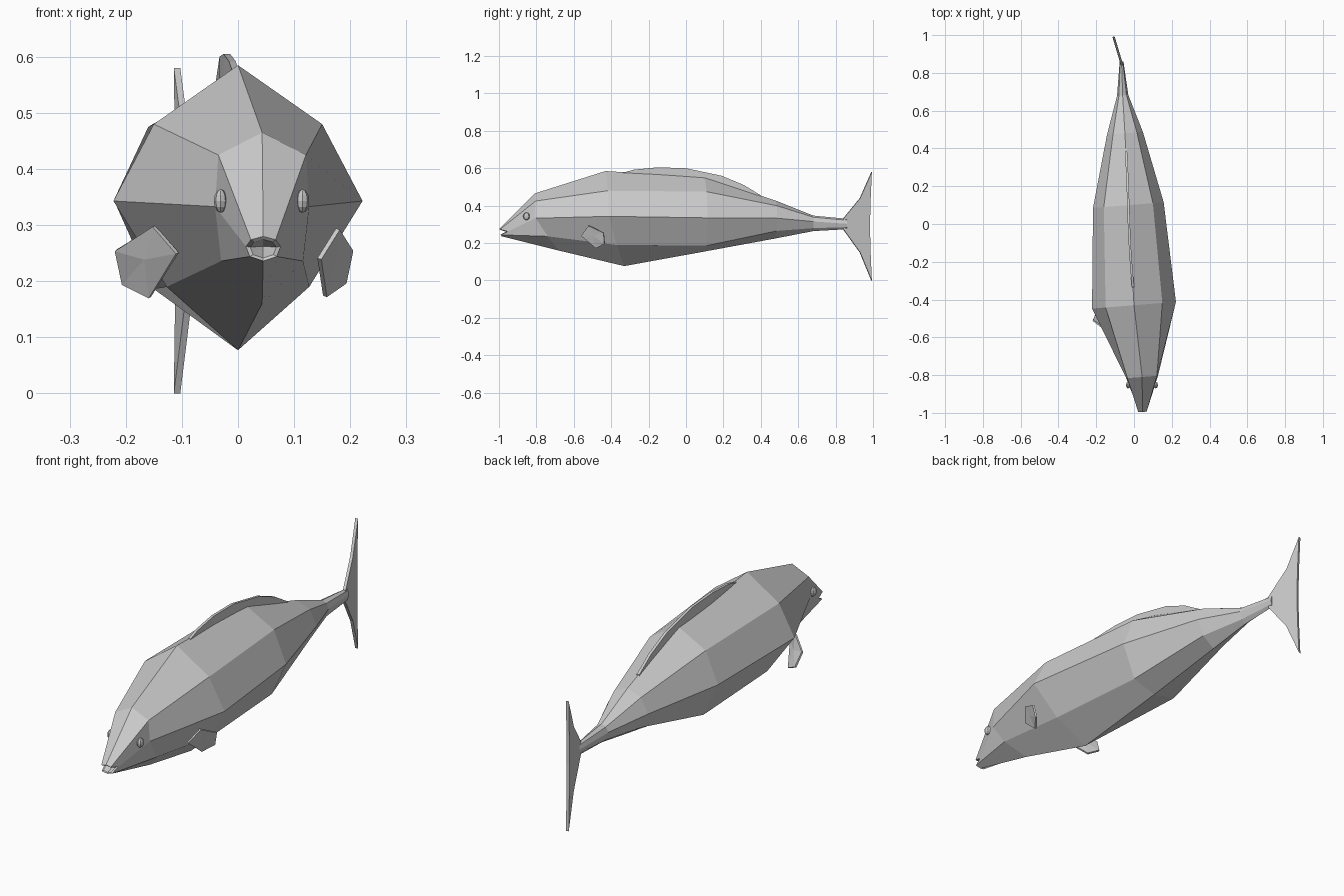
import bpy, bmesh
from mathutils import Vector


def make(name, verts, faces, thickness=0):
    me = bpy.data.meshes.new(name)
    me.from_pydata(verts, [], faces)
    bm = bmesh.new()
    bm.from_mesh(me)
    bmesh.ops.recalc_face_normals(bm, faces=bm.faces)
    bm.to_mesh(me)
    bm.free()
    ob = bpy.data.objects.new(name, me)
    bpy.context.collection.objects.link(ob)
    if thickness:
        mod = ob.modifiers.new("thickness", "SOLIDIFY")
        mod.thickness = thickness
        mod.offset = 0
    return ob


# body sections: y, keel y, centre x, top z, shoulder (w, z), flank (w, z), belly (w, z), keel z
sections = [
    (-0.995, -0.985, 0.045, 0.280, 0.022, 0.274, 0.031, 0.262, 0.024, 0.244, 0.236),
    (-0.81, -0.68, 0.043, 0.465, 0.078, 0.425, 0.084, 0.333, 0.073, 0.236, 0.160),
    (-0.43, -0.33, 0.000, 0.585, 0.150, 0.480, 0.222, 0.343, 0.127, 0.190, 0.077),
    (0.10, 0.10, -0.030, 0.552, 0.130, 0.475, 0.187, 0.335, 0.120, 0.186, 0.155),
    (0.48, 0.48, -0.048, 0.427, 0.063, 0.400, 0.095, 0.333, 0.062, 0.265, 0.225),
    (0.68, 0.68, -0.060, 0.347, 0.020, 0.338, 0.030, 0.315, 0.020, 0.280, 0.264),
    (0.86, 0.86, -0.066, 0.330, 0.007, 0.322, 0.010, 0.303, 0.007, 0.285, 0.274),
]
verts, faces = [], []
for i, (y, yk, cx, zt, uw, uz, mw, mz, lw, lz, zk) in enumerate(sections):
    yl = (y + yk) / 2
    ym = y + (0.04 if i == 0 else 0)          # mouth corners sit further back
    loop = [(0, y, zt), (uw, y, uz), (mw, ym, mz), (lw, yl, lz), (0, yk, zk),
            (-lw, yl, lz), (-mw, ym, mz), (-uw, y, uz)]
    verts += [(cx + x, yy + 0.08 * x, z) for x, yy, z in loop]
for r in range(len(sections) - 1):
    for k in range(8):
        a, b = r * 8 + k, r * 8 + (k + 1) % 8
        faces.append((a, b, b + 8, a + 8))
faces.append(tuple(range(len(verts) - 8, len(verts))))
# open mouth: inner lips and a recess
centre = Vector((0.045, -0.975, 0.258))
for k in range(8):
    p = Vector(verts[k]).lerp(centre, 0.25)
    verts.append(tuple(p))
n = len(verts)
verts.append((0.045, -0.93, 0.262))
for k in range(8):
    j = (k + 1) % 8
    faces.append((k, n - 8 + k, n - 8 + j, j))
    faces.append((n - 8 + k, n, n - 8 + j))
make("body", verts, faces)

# tail fin, swung to one side
prof = [(0.84, 0.33), (0.93, 0.44), (0.992, 0.58), (0.985, 0.42), (0.982, 0.29),
        (0.985, 0.16), (0.992, 0.0), (0.93, 0.15), (0.84, 0.275)]
tail = [(-0.063 - 0.3 * (y - 0.84), y, z) for y, z in prof]
make("tail_fin", tail, [(0, 1, 7, 8), (1, 2, 3), (1, 3, 4), (1, 4, 7), (4, 5, 7), (5, 6, 7)], 0.012)

# dorsal fin following the spine
crest = [(-0.36, 0.57, -0.003), (-0.28, 0.592, -0.01), (-0.15, 0.605, -0.02), (0.0, 0.6, -0.027),
         (0.19, 0.56, -0.033), (0.31, 0.51, -0.038), (0.40, 0.455, -0.043)]
fv = [(x, y, z) for y, z, x in crest] + [(x, y, z - 0.07) for y, z, x in crest]
c = len(crest)
make("dorsal_fin", fv, [(i, i + 1, c + i + 1, c + i) for i in range(c - 1)], 0.012)

# pectoral fins, posed differently on each side
right = [(0.145, -0.56, 0.24), (0.178, -0.52, 0.293), (0.202, -0.44, 0.255),
         (0.19, -0.435, 0.197), (0.155, -0.48, 0.173), (0.172, -0.495, 0.24)]
left = [(-0.108, -0.585, 0.25), (-0.15, -0.56, 0.298), (-0.218, -0.51, 0.255),
        (-0.205, -0.48, 0.195), (-0.157, -0.50, 0.171), (-0.165, -0.53, 0.24)]
for name, pts in (("right_pectoral_fin", right), ("left_pectoral_fin", left)):
    make(name, pts, [(i, (i + 1) % 5, 5) for i in range(5)], 0.008)

# eyes
for name, x in (("left_eye", -0.031), ("right_eye", 0.115)):
    bpy.ops.mesh.primitive_uv_sphere_add(segments=8, ring_count=6, radius=1, location=(x, -0.853, 0.343))
    bpy.context.object.name = name
    bpy.context.object.scale = (0.012, 0.018, 0.021)
